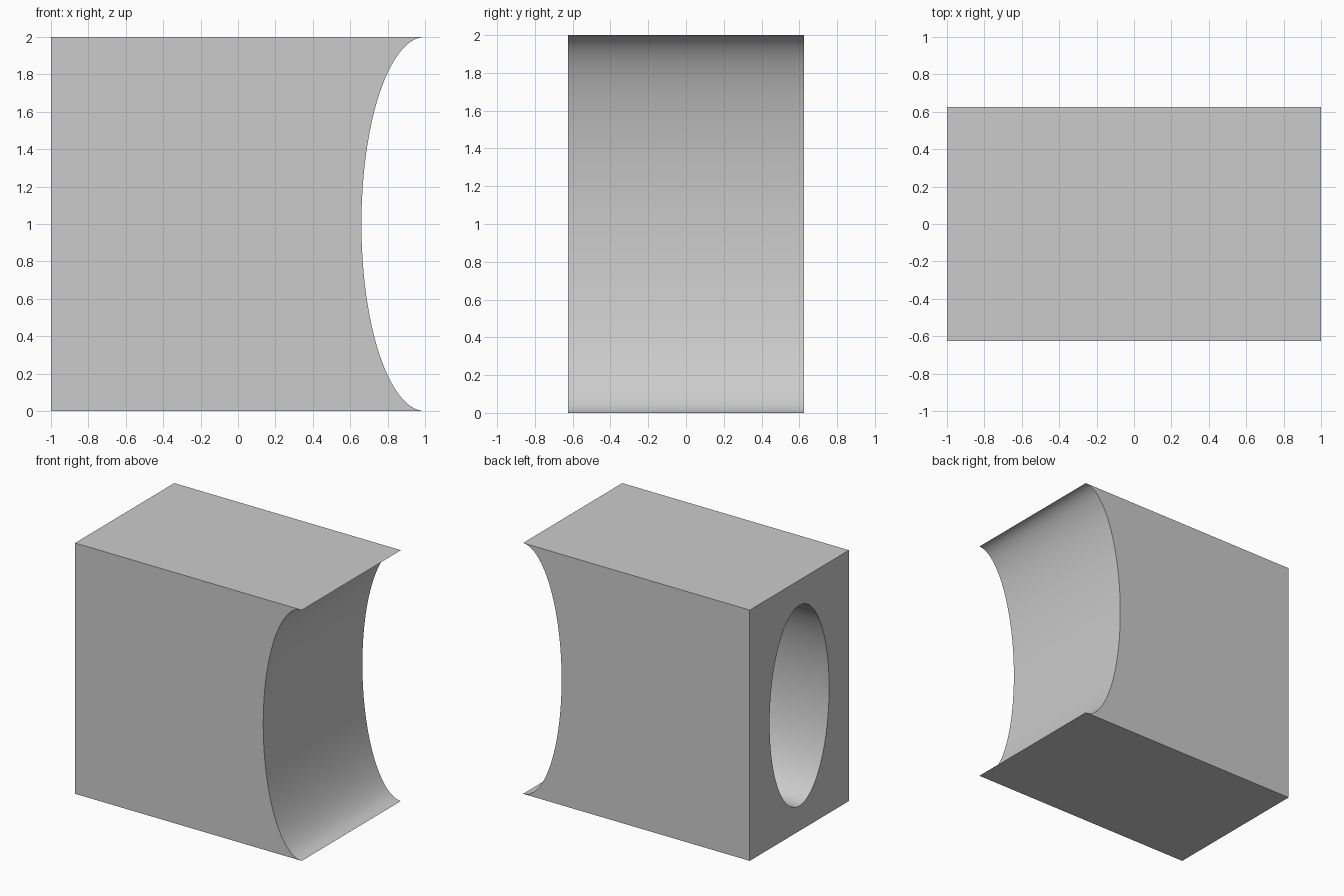
import bpy
import math
from mathutils import Matrix

if "Cube" in bpy.data.objects:
    bpy.data.objects.remove(bpy.data.objects["Cube"])

HALF_DEPTH = 0.625
SEG = 96


def prism(name, points):
    """Closed solid made by joining two matching outlines."""
    front, back = points
    n = len(front)
    faces = [tuple(range(n)), tuple(reversed(range(n, 2 * n)))]
    faces += [(i, i + n, (i + 1) % n + n, (i + 1) % n) for i in range(n)]
    mesh = bpy.data.meshes.new(name)
    mesh.from_pydata(front + back, [], faces)
    obj = bpy.data.objects.new(name, mesh)
    bpy.context.collection.objects.link(obj)
    return obj


# Block with a half-ellipse scooped out of its right side
profile = [(-1, 0)]
for i in range(SEG + 1):
    a = math.pi * i / SEG
    profile.append((1 - 0.34 * math.sin(a), 1 - math.cos(a)))
profile.append((-1, 2))
block = prism("block", [[(x, y, z) for x, z in profile]
                        for y in (-HALF_DEPTH, HALF_DEPTH)])

# Blind elliptical bore in the left side
ring = [(0.375 * math.cos(math.tau * i / SEG), 1 + 0.8 * math.sin(math.tau * i / SEG))
        for i in range(SEG)]
cutter = prism("bore_cutter", [[(x, y, z) for y, z in ring] for x in (0.0, -1.2)])
cutter.hide_render = True

# Make all normals point outward before cutting
for obj in (block, cutter):
    bpy.ops.object.select_all(action='DESELECT')
    obj.select_set(True)
    bpy.context.view_layer.objects.active = obj
    bpy.ops.object.mode_set(mode='EDIT')
    bpy.ops.mesh.select_all(action='SELECT')
    bpy.ops.mesh.normals_make_consistent(inside=False)
    bpy.ops.object.mode_set(mode='OBJECT')

bpy.ops.object.select_all(action='DESELECT')
block.select_set(True)
bpy.context.view_layer.objects.active = block
mod = block.modifiers.new("bore", 'BOOLEAN')
mod.operation = 'DIFFERENCE'
mod.solver = 'EXACT'
mod.object = cutter
bpy.ops.object.modifier_apply(modifier=mod.name)
bpy.data.objects.remove(cutter)

# Smooth curves, crisp edges
bpy.ops.object.shade_smooth_by_angle(angle=math.radians(30))
# Keep the thin tips of the scoop sharp
for e in block.data.edges:
    a, b = (block.data.vertices[v].co for v in e.vertices)
    if a.x > 0.999 and b.x > 0.999:
        e.use_edge_sharp = True
